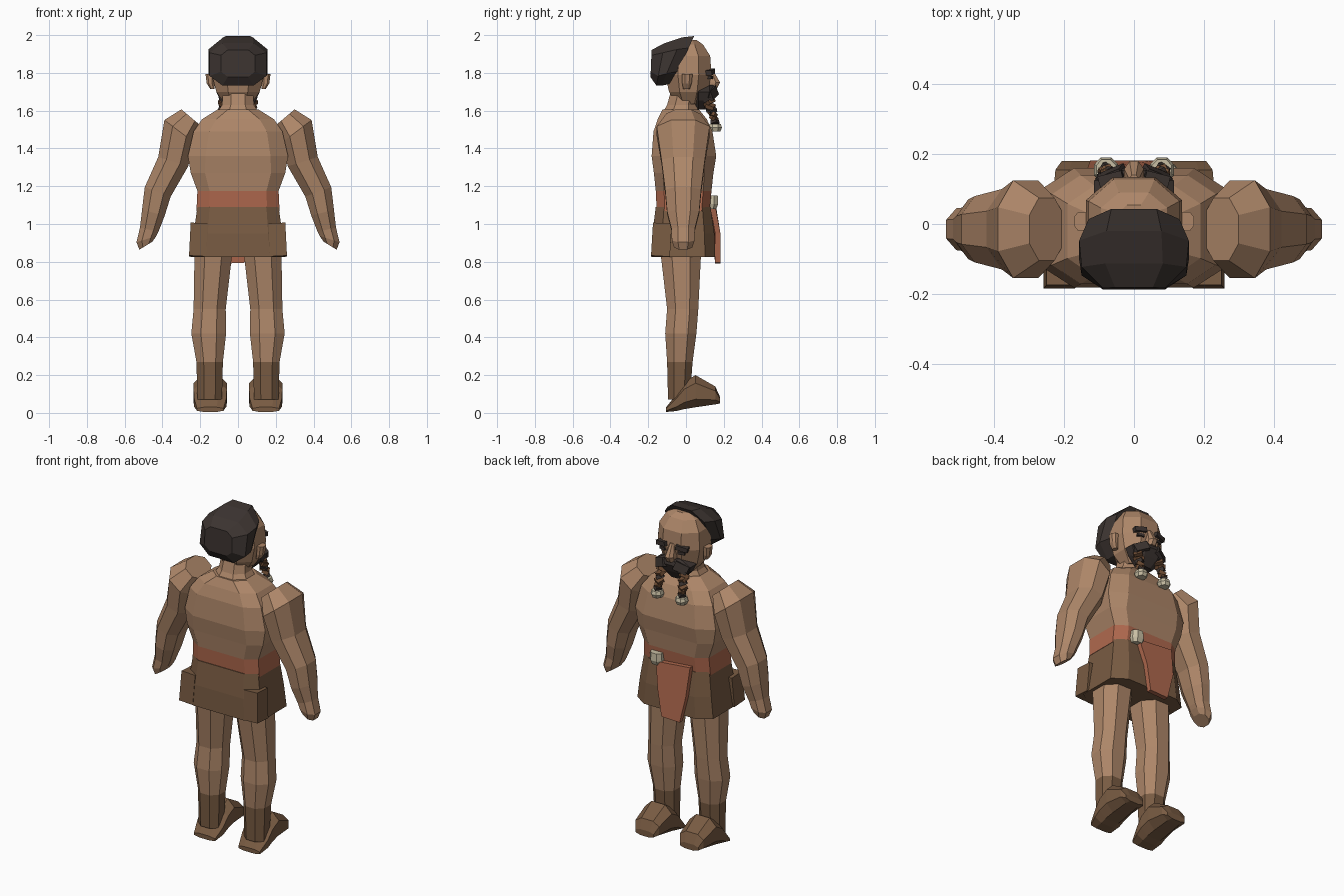
import bpy, bmesh, math
from mathutils import Vector, Matrix

cube = bpy.data.objects.get("Cube")
if cube:
    bpy.data.objects.remove(cube, do_unlink=True)


def material(name, r, g, b):
    m = bpy.data.materials.new(name)
    m.use_nodes = True
    m.diffuse_color = (r, g, b, 1)
    m.node_tree.nodes["Principled BSDF"].inputs["Base Color"].default_value = (r, g, b, 1)
    return m


SKIN = material("skin", .42, .24, .14)
LEATHER = material("leather", .19, .105, .055)
CLOTH = material("rust cloth", .43, .14, .075)
HAIR = material("dark hair", .045, .034, .03)
BRAID = material("brown braid", .16, .075, .035)
BONE = material("bone", .58, .52, .37)


def finish(name, bm, mats):
    bmesh.ops.recalc_face_normals(bm, faces=bm.faces)
    me = bpy.data.meshes.new(name)
    bm.to_mesh(me)
    bm.free()
    for m in mats:
        me.materials.append(m)
    ob = bpy.data.objects.new(name, me)
    bpy.context.collection.objects.link(ob)
    return ob


def loft(name, rings, mats, bands=None):
    """Skin eight-sided rings (centre, u, v, corner ratio); bands gives a material per band."""
    bm = bmesh.new()
    loops = []
    for c, u, v, k in rings:
        flat = [(1, -k), (1, k), (k, 1), (-k, 1), (-1, k), (-1, -k), (-k, -1), (k, -1)]
        loops.append([bm.verts.new(Vector(c) + Vector(u) * a + Vector(v) * b) for a, b in flat])
    for i, (lo, hi) in enumerate(zip(loops, loops[1:])):
        for j in range(8):
            f = bm.faces.new((lo[j], lo[j - 7], hi[j - 7], hi[j]))
            f.material_index = bands[i] if bands else 0
    bm.faces.new(loops[0][::-1])
    top = bm.faces.new(loops[-1])
    top.material_index = bands[-1] if bands else 0
    return finish(name, bm, mats)


def level(z, hx, y0, y1, k=.45, x=0):
    """Horizontal ring."""
    return ((x, (y0 + y1) / 2, z), (hx, 0, 0), (0, (y1 - y0) / 2, 0), k)


def upright(y, x, hx, z0, z1, k=.5):
    """Ring facing along y."""
    return ((x, y, (z0 + z1) / 2), (hx, 0, 0), (0, 0, (z1 - z0) / 2), k)


def block(name, loc, size, mat, rot=(0, 0, 0)):
    bm = bmesh.new()
    bmesh.ops.create_cube(bm, size=1)
    ob = finish(name, bm, [mat])
    ob.location, ob.scale, ob.rotation_euler = loc, size, rot
    return ob


def slab(name, outline, thickness, mat):
    """Closed outline of 3D points given depth along y."""
    bm = bmesh.new()
    f = bm.faces.new([bm.verts.new(p) for p in outline])
    new = bmesh.ops.extrude_face_region(bm, geom=[f])["geom"]
    for v in new:
        if isinstance(v, bmesh.types.BMVert):
            v.co.y -= thickness
    return finish(name, bm, [mat])


# Torso with the waist cloth as its lowest band
loft("torso", [
    level(1.07, .22, -.155, .125, .7),
    level(1.175, .215, -.16, .135, .7),
    level(1.27, .25, -.17, .145, .7),
    level(1.36, .265, -.182, .16, .65),
    level(1.49, .235, -.172, .14, .65),
    level(1.555, .19, -.15, .11, .6),
    level(1.605, .11, -.125, .07, .5),
], [SKIN, CLOTH], [1, 0, 0, 0, 0, 0])

loft("neck", [
    level(1.58, .115, -.13, .07),
    level(1.63, .085, -.1, .055),
    level(1.74, .075, -.07, .07),
], [SKIN])

# Leather skirt and its corner flaps
loft("skirt", [
    level(.825, .25, -.182, .155, .68),
    level(.95, .235, -.178, .15, .68),
    level(1.09, .215, -.16, .13, .7),
], [LEATHER])

# Head, face and hair
loft("head", [
    level(1.635, .07, -.05, .08),
    level(1.7, .115, -.09, .115),
    level(1.79, .138, -.11, .135),
    level(1.89, .13, -.1, .128),
    level(1.95, .095, -.07, .09),
    level(1.975, .045, -.03, .055),
], [SKIN])

loft("hair", [
    ((0, -.015, 1.87), (.13, 0, 0), (0, .058, .125), .5),
    ((0, -.075, 1.86), (.157, 0, 0), (0, .055, .128), .5),
    ((0, -.135, 1.845), (.15, 0, 0), (0, .022, .112), .55),
    ((0, -.185, 1.85), (.09, 0, 0), (0, .003, .072), .6),
], [HAIR])

loft("nose", [
    level(1.72, .028, .1, .165),
    level(1.75, .028, .1, .18),
    level(1.82, .014, .1, .14),
], [SKIN])

loft("beard", [
    level(1.605, .045, .05, .11),
    level(1.655, .095, .04, .14),
    level(1.7, .115, .03, .16),
    level(1.735, .05, .06, .15),
], [HAIR])

# Paired parts
for s, side in ((1, "left"), (-1, "right")):
    # Arm: centre x, centre z, half width, half depth, tilt of the cross-section
    arm = [(.25, 1.565, .065, .09, .7), (.31, 1.49, .1, .14, .7), (.343, 1.33, .083, .115, .2),
           (.425, 1.17, .073, .095, .3), (.448, 1.06, .062, .085, -.3),
           (.47, .97, .05, .062, -.3), (.485, .92, .055, .06, -.4), (.488, .885, .04, .048, -.4)]
    tilts = [.7, .65, .3, .35, .25, .25, -.3, -.55]
    loft(side + "_arm", [((s * x, -.015, z), (s * w * math.cos(t), 0, w * math.sin(t)), (0, d, 0), .45)
                         for (x, z, w, d, _), t in zip(arm, tilts)], [SKIN])

    # Leg with its boot shaft as the lowest bands
    loft(side + "_leg", [
        level(.07, .065, -.095, .02, x=s * .15),
        level(.27, .07, -.1, .035, x=s * .15),
        level(.42, .092, -.11, .055, x=s * .155),
        level(.55, .085, -.1, .065, x=s * .15),
        level(.85, .1, -.135, .08, x=s * .13),
    ], [SKIN, LEATHER], [1, 0, 0, 0])

    # Boot, sole rising towards the toe
    loft(side + "_boot", [
        upright(-.105, s * .147, .07, .005, .03),
        upright(-.05, s * .147, .085, .01, .1),
        upright(-.01, s * .147, .088, .02, .16),
        upright(.05, s * .147, .088, .03, .2),
        upright(.155, s * .147, .078, .045, .14),
        upright(.18, s * .147, .06, .05, .085),
    ], [LEATHER])

    # Skirt flaps at the back corners
    block(side + "_skirt_flap", (s * .21, -.13, .915), (.09, .1, .175), LEATHER, (-.06, s * -.05, 0))

    # Ears and brows
    loft(side + "_ear", [
        level(1.715, .012, -.015, .02, x=s * .135),
        level(1.745, .02, -.02, .03, x=s * .146),
        level(1.795, .022, -.02, .035, x=s * .15),
    ], [SKIN])
    block(side + "_brow", (s * .065, .128, 1.805), (.07, .035, .026), HAIR, (0, s * .15, s * -.25))
    block(side + "_eye", (s * .06, .125, 1.775), (.04, .025, .016), HAIR, (0, 0, s * -.25))

    # Moustache lobe leading into a braid of twisted knots
    block(side + "_moustache", (s * .06, .13, 1.69), (.08, .05, .05), HAIR, (.2, s * .4, s * -.4))
    for i in range(7):
        t = i / 6
        w = .05 - .016 * t
        block(f"{side}_braid_{i + 1}", (s * (.072 + .008 * t), .118 + .035 * t, 1.665 - .125 * t),
              (w, w, .021), BRAID if i % 3 else HAIR, (.35, (-1) ** i * .35, i * .7))
    loft(side + "_braid_bead", [
        level(1.49, .026, .128, .182, x=s * .08),
        level(1.51, .034, .12, .19, x=s * .08),
        level(1.53, .028, .126, .184, x=s * .08),
    ], [BONE])

# Hanging sash with its bone toggle
slab("sash", [(.09, .155, 1.1), (-.135, .155, 1.12), (-.125, .182, .95),
              (-.085, .182, .79), (.035, .182, .795), (.06, .182, .95)], .028, CLOTH)
loft("sash_toggle", [
    level(1.08, .032, .095, .16, .5, .095),
    level(1.105, .04, .088, .17, .5, .095),
    level(1.15, .036, .09, .168, .5, .095),
], [BONE])
